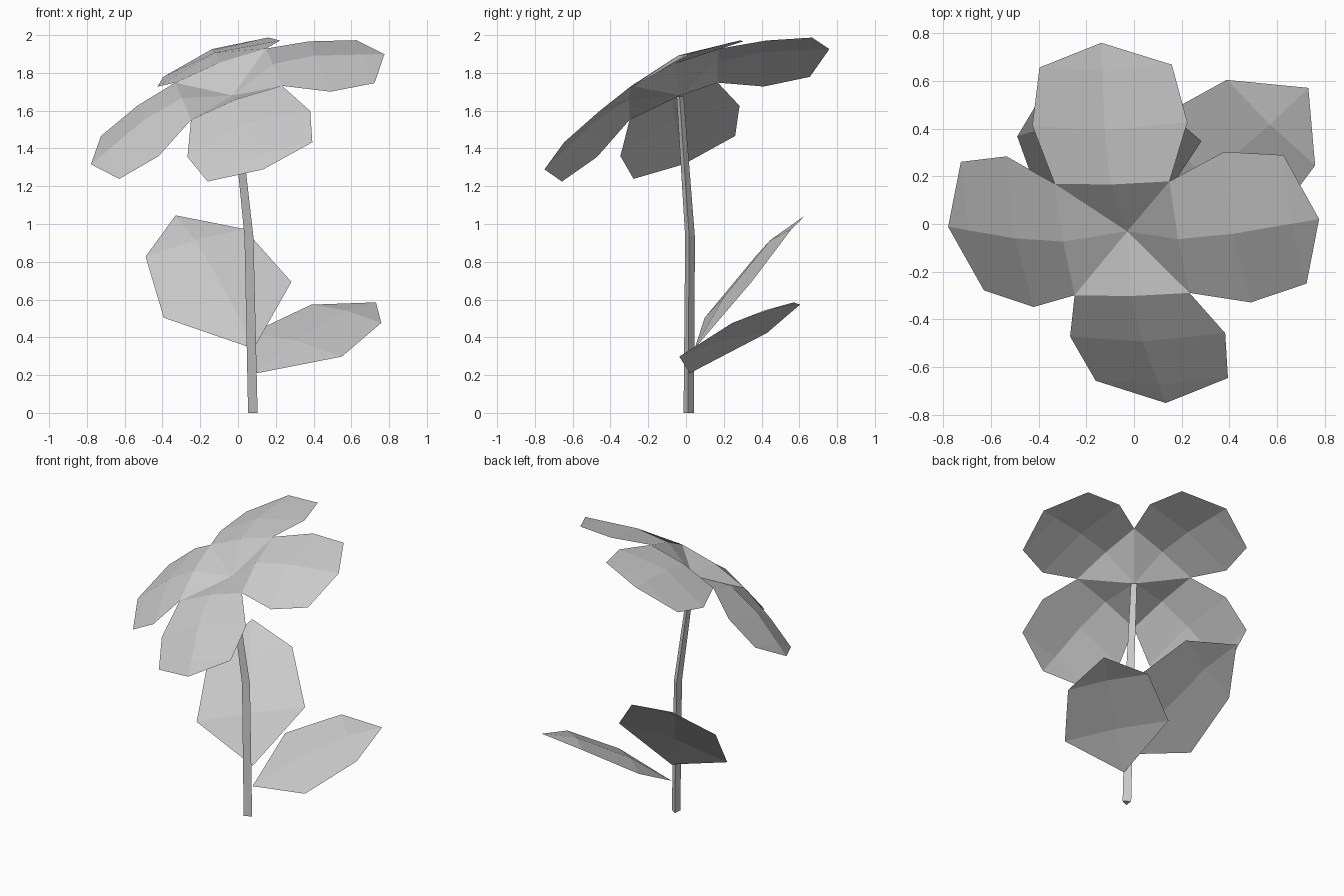
import bpy
from math import cos, sin, tau
from mathutils import Matrix, Vector

default_cube = bpy.data.objects.get("Cube")
if default_cube:
    bpy.data.objects.remove(default_cube, do_unlink=True)

grey = bpy.data.materials.new("plain grey")
grey.use_nodes = True
colour = (0.6, 0.6, 0.6, 1)
grey.diffuse_color = colour
grey.node_tree.nodes["Principled BSDF"].inputs["Base Color"].default_value = colour


def add_part(name, points, faces, matrix=None):
    """Make a flat shaded mesh, placing its points with a matrix."""
    matrix = matrix or Matrix()
    mesh = bpy.data.meshes.new(name)
    mesh.from_pydata([matrix @ Vector(p) for p in points], [], faces)
    mesh.materials.append(grey)
    mesh.update()
    part = bpy.data.objects.new(name, mesh)
    bpy.context.collection.objects.link(part)
    return part


def frame(origin, along, across, scale=1.0):
    """Matrix whose x runs along, y roughly across, z out of the blade."""
    x = Vector(along).normalized()
    z = x.cross(Vector(across)).normalized()
    y = z.cross(x)
    turn = Matrix((x, y, z)).transposed().to_4x4()
    return Matrix.Translation(origin) @ turn @ Matrix.Scale(scale, 4)


def blade(rows, tip, base=None):
    """Ridged half blades mirrored about y=0, from rows of
    (along, half width, edge height, ridge height)."""
    points, faces = [], []
    for along, half, edge, ridge in rows:
        points += [(along, -half, edge), (along, 0, ridge), (along, half, edge)]
    for i in range(0, len(points) - 3, 3):
        for j in (i, i + 1):
            faces.append((j, j + 3, j + 4, j + 1))
    last = len(points) - 3
    points.append(tip)
    end = len(points) - 1
    faces += [(last, end, last + 1), (last + 1, end, last + 2)]
    if base:
        points.append(base)
        faces += [(end + 1, 0, 1), (end + 1, 1, 2)]
    return points, faces


# Flower head: four equal petals and centre panels on a tilted disc
head = frame((-0.05, -0.06, 1.74), (0.48, 0.01, 0.18), (-0.08, 0.47, 0.2))
inner = (0.257, 0.257, 0, 0.02)
middle = (0.486, 0.347, -0.09, -0.022)
outer = (0.722, 0.296, -0.157, -0.1)
tip = (0.83, 0, -0.155)
centre = (0, 0, -0.07)

petal_points, petal_faces = blade([inner, middle, outer], tip)
# The outer ridge point lies on the straight fold from middle to tip
fold = (outer[0] - middle[0]) / (tip[0] - middle[0])
petal_points[7] = Vector(petal_points[4]).lerp(Vector(tip), fold)

for i, side in enumerate(("right", "back", "left", "front")):
    place = head @ Matrix.Rotation(i * tau / 4, 4, "Z")
    add_part(side + " petal", petal_points, petal_faces, place)
    add_part(side + " centre panel", petal_points[:3] + [centre],
             [(3, 0, 1), (3, 1, 2)], place)

# Leaves: one shape, placed twice
leaf_points, leaf_faces = blade(
    [(0.34, 0.37, 0.028, 0.055), (0.76, 0.286, 0.036, 0.058)],
    (1, 0, 0), base=(0, 0, 0))
add_part("large leaf", leaf_points, leaf_faces,
         frame((0.083, 0.045, 0.34), (-0.413, 0.585, 0.705),
               (-0.68, -0.24, -0.18), 1.006))
add_part("small leaf", leaf_points, leaf_faces,
         frame((0.1, 0.02, 0.21), (0.63, 0.55, 0.375),
               (-0.44, 0.48, 0.14), 0.917))

# Stem: three-sided tube with one bend
stem_path = [(0.072, 0.013, 0, 0.032), (0.052, 0.02, 0.93, 0.03),
             (-0.025, -0.032, 1.675, 0.022)]
stem_points, stem_faces = [], [(2, 1, 0)]
for x, y, z, radius in stem_path:
    for k in range(3):
        angle = tau * k / 3 - 0.1
        stem_points.append((x + radius * cos(angle), y + radius * sin(angle), z))
for ring in range(0, 6, 3):
    for k in range(3):
        n = (k + 1) % 3
        stem_faces.append((ring + k, ring + n, ring + n + 3, ring + k + 3))
stem_faces.append((6, 7, 8))
add_part("stem", stem_points, stem_faces)
